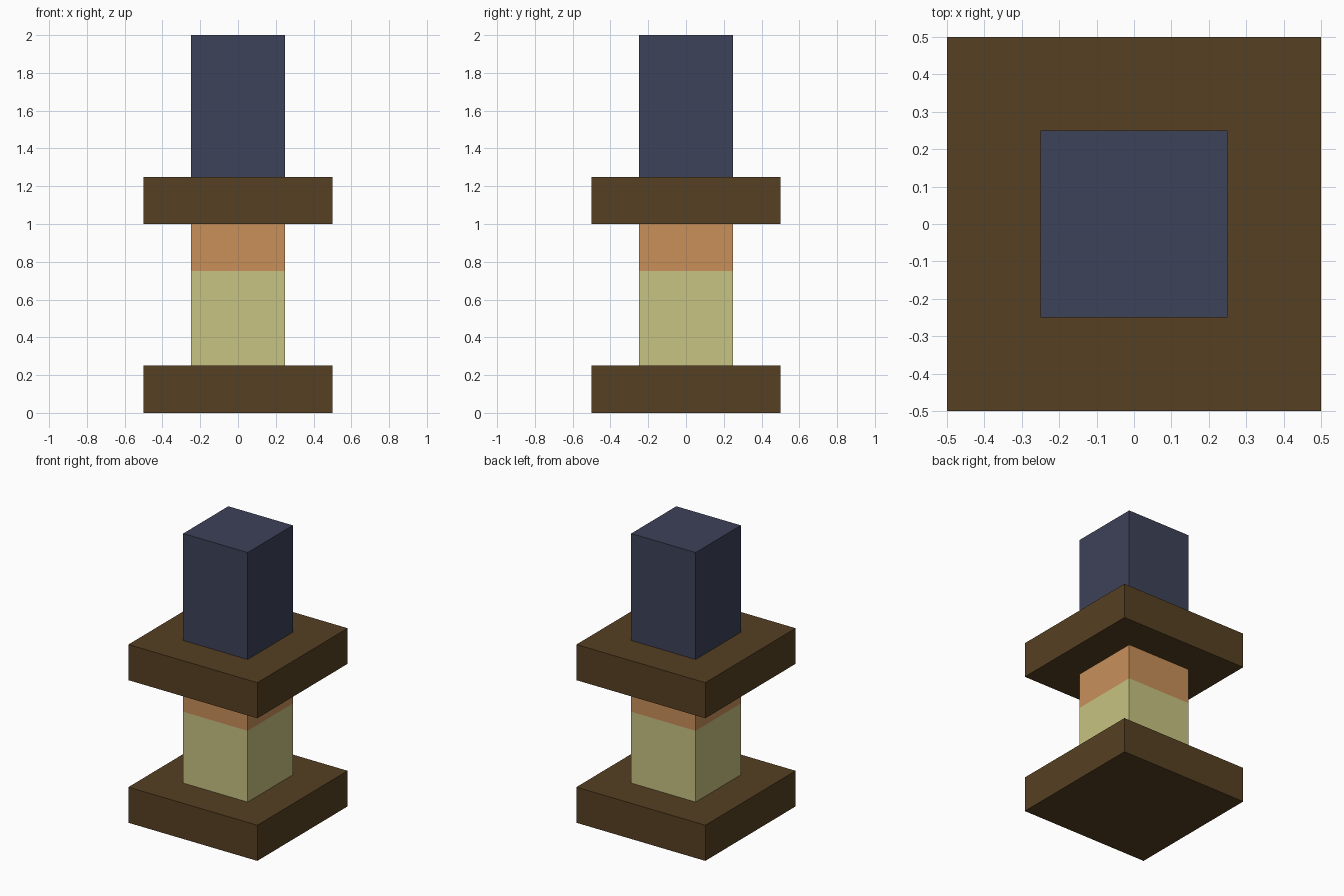
import bpy, bmesh
from mathutils import Matrix

if "Cube" in bpy.data.objects:
    bpy.data.objects.remove(bpy.data.objects["Cube"])


def material(name, rgb):
    m = bpy.data.materials.new(name)
    m.diffuse_color = (*rgb, 1.0)
    m.use_nodes = True
    m.node_tree.nodes["Principled BSDF"].inputs["Base Color"].default_value = m.diffuse_color
    return m


brown = material("dark_brown", (0.093, 0.052, 0.016))
navy = material("slate_navy", (0.046, 0.054, 0.098))
orange = material("warm_orange", (0.578, 0.279, 0.102))
cream = material("pale_yellow", (0.578, 0.546, 0.223))


def block(name, width, z0, z1, mats, split=None):
    """Square block from z0 to z1; faces above the split use the second material."""
    bm = bmesh.new()
    bmesh.ops.create_cube(bm, size=1, matrix=Matrix.Translation((0, 0, (z0 + z1) / 2))
                          @ Matrix.Diagonal((width, width, z1 - z0, 1)))
    if split is not None:
        bmesh.ops.bisect_plane(bm, geom=bm.verts[:] + bm.edges[:] + bm.faces[:],
                               plane_co=(0, 0, split), plane_no=(0, 0, 1))
        for f in bm.faces:
            f.material_index = int(f.calc_center_median().z > split)
    me = bpy.data.meshes.new(name)
    bm.to_mesh(me)
    bm.free()
    for m in mats:
        me.materials.append(m)
    ob = bpy.data.objects.new(name, me)
    bpy.context.collection.objects.link(ob)
    return ob


# Two matching slabs
block("base_slab", 1.0, 0.0, 0.25, [brown])
block("upper_slab", 1.0, 1.0, 1.25, [brown])
# Two-tone lower column between the slabs
block("lower_column", 0.5, 0.25, 1.0, [cream, orange], split=0.75)
# Plain column on top
block("upper_column", 0.5, 1.25, 2.0, [navy])
